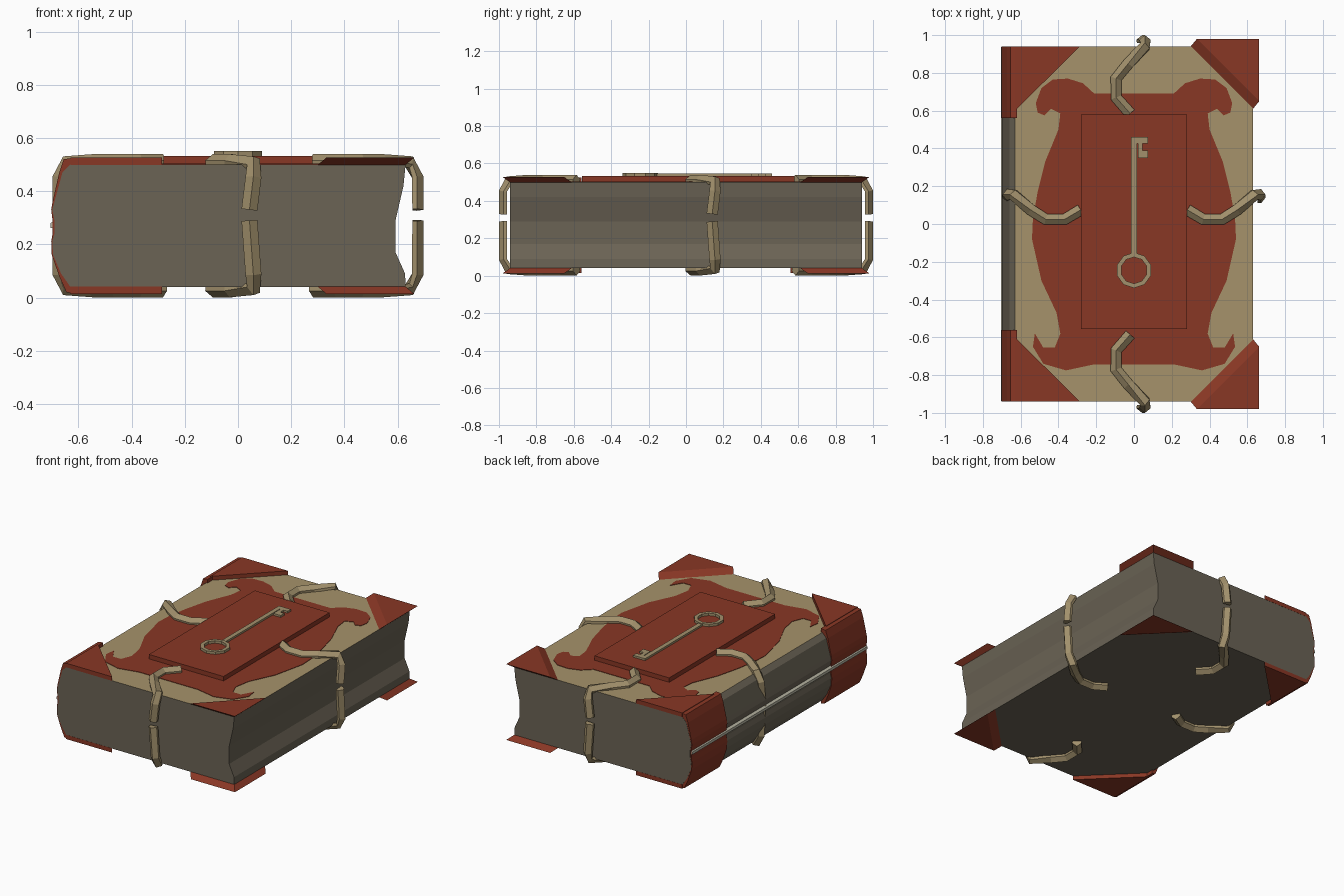
import bpy, bmesh, math
from mathutils import Vector

if "Cube" in bpy.data.objects:
    bpy.data.objects.remove(bpy.data.objects["Cube"])


def material(name, rgb):
    m = bpy.data.materials.new(name)
    m.diffuse_color = (*rgb, 1)
    m.use_nodes = True
    m.node_tree.nodes["Principled BSDF"].inputs["Base Color"].default_value = m.diffuse_color
    return m


GREY = material("grey pages", (0.145, 0.125, 0.09))
TAN = material("tan cover", (0.38, 0.29, 0.145))
RED = material("red leather", (0.25, 0.038, 0.018))
BRASS = material("dull brass", (0.36, 0.28, 0.15))
PALE = material("pale spine stripe", (0.5, 0.48, 0.38))
MID = 0.54  # z mirror: z -> MID - z


def loft(name, rings, mats):
    """Closed solid through a list of equally long point rings."""
    bm = bmesh.new()
    vs = [[bm.verts.new(p) for p in r] for r in rings]
    n = len(rings[0])
    for a, b in zip(vs, vs[1:]):
        for i in range(n):
            j = (i + 1) % n
            bm.faces.new((a[i], a[j], b[j], b[i]))
    bm.faces.new(vs[0])
    bm.faces.new(vs[-1])
    bmesh.ops.recalc_face_normals(bm, faces=bm.faces)
    me = bpy.data.meshes.new(name)
    bm.to_mesh(me)
    bm.free()
    for m in mats:
        me.materials.append(m)
    ob = bpy.data.objects.new(name, me)
    bpy.context.collection.objects.link(ob)
    return ob


def plate(name, pts, z0, z1, mat, shift=(0, 0)):
    """Flat outline raised from z0 to z1, the top optionally shifted."""
    return loft(name, [[(x, y, z0) for x, y in pts],
                       [(x + shift[0], y + shift[1], z1) for x, y in pts]], [mat])


def along_y(name, pts, y0, y1, mats):
    return loft(name, [[(x, y, z) for x, z in pts] for y in (y0, y1)], mats)


def rect(x0, x1, y0, y1):
    return [(x0, y0), (x1, y0), (x1, y1), (x0, y1)]


# Book block: rounded spine on the left, hollow page edge on the right
spine = [(-0.63, 0.50), (-0.66, 0.47), (-0.69, 0.36), (-0.698, 0.33), (-0.69, 0.29),
         (-0.69, 0.24), (-0.698, 0.21), (-0.695, 0.16), (-0.665, 0.09), (-0.63, 0.04)]
fore = [(0.63, 0.04), (0.628, 0.09), (0.592, 0.17), (0.592, 0.29), (0.622, 0.42), (0.63, 0.50)]
book = along_y("book_block", spine + fore, -0.94, 0.94, [GREY, TAN])
for f in book.data.polygons:
    if f.normal.z > 0.99:
        f.material_index = 1  # top cover

# Pale stripe along the middle of the spine
along_y("spine_stripe", [(-0.67, 0.305), (-0.704, 0.28), (-0.704, 0.262), (-0.67, 0.262)],
        -0.938, 0.938, [PALE])

# Red corner guards, top and bottom
wrap = [(-0.62, 0.525), (-0.655, 0.52), (-0.672, 0.47), (-0.697, 0.36), (-0.702, 0.33),
        (-0.697, 0.29), (-0.697, 0.24), (-0.702, 0.21), (-0.70, 0.16), (-0.672, 0.08),
        (-0.645, 0.02), (-0.62, 0.015)]
for s in (-1, 1):
    along_y("spine_corner_wrap", wrap, s * 0.56, s * 0.939, [RED])
    for flip in (False, True):
        z0, z1 = (MID - 0.499, MID - 0.527) if flip else (0.499, 0.527)
        plate("outer_corner", [(0.30, s * 0.94), (0.63, s * 0.94), (0.63, s * 0.61)],
              z0, z1, RED, (0.033, s * 0.04))
        plate("inner_corner", [(-0.285, s * 0.941), (-0.63, s * 0.941), (-0.63, s * 0.60)],
              z0, z1, RED)

# Scrolled red ornament painted on the cover
half = [(0.21, 0.69), (0.27, 0.745), (0.35, 0.77), (0.43, 0.765), (0.49, 0.72), (0.52, 0.64),
        (0.51, 0.59), (0.475, 0.575), (0.44, 0.61), (0.39, 0.585), (0.40, 0.5), (0.47, 0.33),
        (0.51, 0.17), (0.535, 0.03), (0.54, -0.08), (0.49, -0.30), (0.41, -0.47),
        (0.39, -0.58), (0.42, -0.655), (0.48, -0.655), (0.525, -0.58), (0.535, -0.65),
        (0.48, -0.74), (0.36, -0.775), (0.22, -0.745)]
plate("cover_ornament", half + [(-x, y) for x, y in reversed(half)], 0.498, 0.503, RED)

# Raised centre panel
plate("centre_panel", rect(-0.28, 0.28, -0.555, 0.58), 0.499, 0.533, RED)

# Key lying on the panel
plate("key_shaft", rect(-0.015, 0.015, -0.17, 0.46), 0.53, 0.546, BRASS)
plate("key_bit", [(0.012, 0.46), (0.075, 0.46), (0.075, 0.425), (0.045, 0.425), (0.045, 0.39),
                  (0.075, 0.39), (0.075, 0.35), (0.02, 0.35), (0.02, 0.425), (0.012, 0.425)],
      0.53, 0.546, BRASS)
bm = bmesh.new()
N = 10
rings = []
for k in range(N):
    a = 2 * math.pi * (k + 0.5) / N
    rings.append([bm.verts.new((r * math.cos(a), -0.245 + r * math.sin(a), z))
                  for r, z in ((0.094, 0.53), (0.094, 0.55), (0.07, 0.55), (0.07, 0.53))])
for k in range(N):
    a, b = rings[k], rings[(k + 1) % N]
    for i in range(4):
        j = (i + 1) % 4
        bm.faces.new((a[i], b[i], b[j], a[j]))
bmesh.ops.recalc_face_normals(bm, faces=bm.faces)
me = bpy.data.meshes.new("key_ring")
bm.to_mesh(me)
bm.free()
me.materials.append(BRASS)
bpy.context.collection.objects.link(bpy.data.objects.new("key_ring", me))


# Ridged curling clasps on all four sides, above and below
def clasp(name, axis, side, edge, lat, flip):
    end = 0.25 if flip else 0.33
    us = [edge - 0.355, edge - 0.27, edge - 0.17, edge - 0.09, edge - 0.005]
    pts = [Vector((u, v, 0.497)) for u, v in zip(us, lat)]
    nrm = [Vector((0, 0, 1))] * 4 + [Vector((0.6, 0, 0.8))]
    pts += [Vector((edge + 0.018, lat[-1], 0.45)), Vector((edge + 0.018, lat[-1] - 0.015, end))]
    nrm += [Vector((1, 0, 0.15)).normalized(), Vector((1, 0, 0))]
    out = []
    for i, (p, n) in enumerate(zip(pts, nrm)):
        t = pts[min(i + 1, len(pts) - 1)] - pts[max(i - 1, 0)]
        b = t.cross(n).normalized()
        ring = []
        for w, h in ((-0.028, 0), (0.028, 0), (0.03, 0.018), (0, 0.042), (-0.03, 0.018)):
            q = p + b * w + n * h
            z = MID - q.z if flip else q.z
            ring.append((side * q.x, q.y, z) if axis == 0 else (q.y, side * q.x, z))
        out.append(ring)
    loft(name, out, [BRASS])


for flip in (False, True):
    for s in (-1, 1):
        clasp("side_clasp", 0, s, 0.637, (0.075, 0.025, 0.025, 0.075, 0.155), flip)
        clasp("end_clasp", 1, s, 0.94, (-0.02, -0.095, -0.095, -0.03, 0.058), flip)
